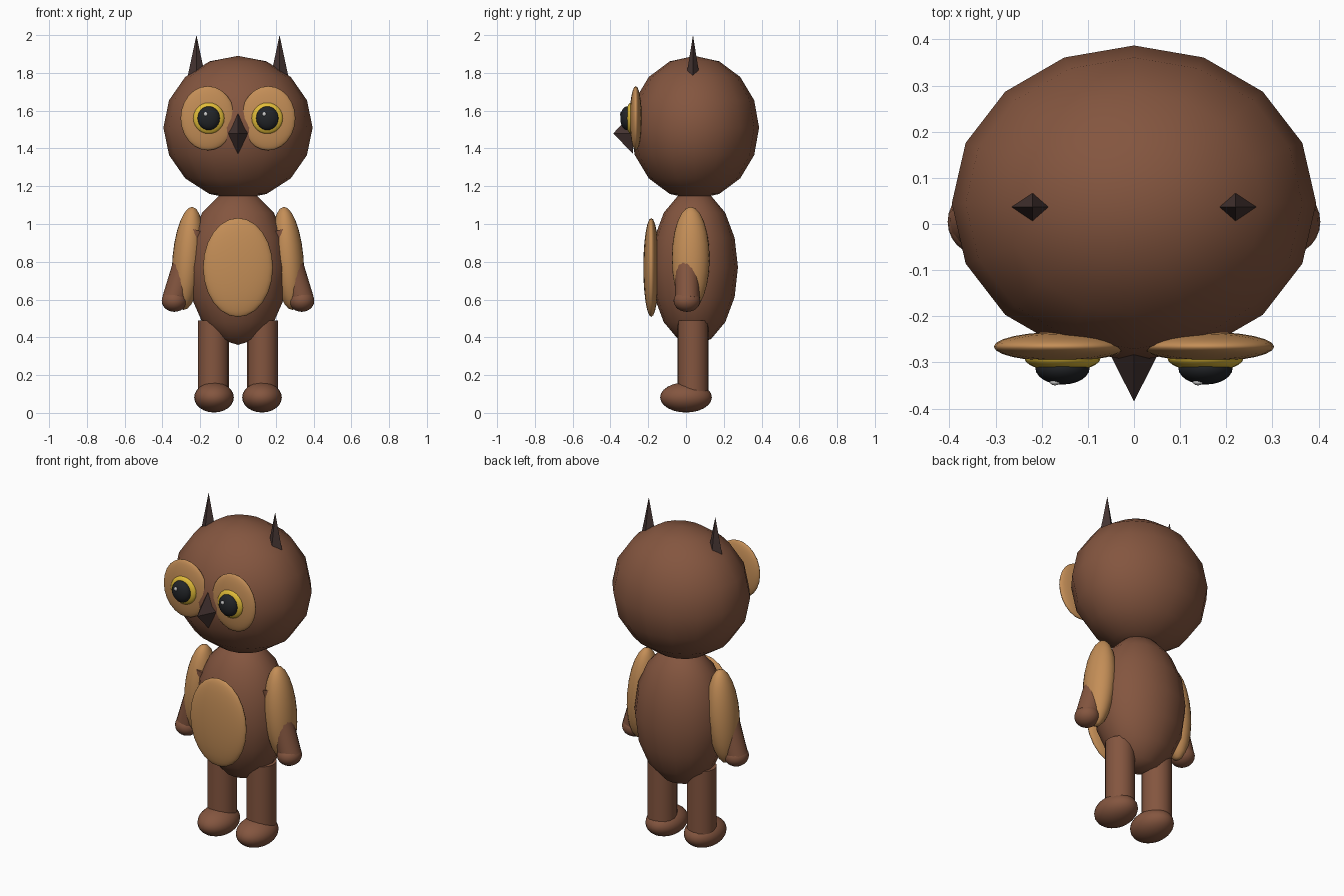
import bpy
from math import radians, atan2
from mathutils import Vector

if "Cube" in bpy.data.objects:
    bpy.data.objects.remove(bpy.data.objects["Cube"])


def material(name, r, g, b):
    m = bpy.data.materials.new(name)
    m.diffuse_color = (r, g, b, 1)
    m.use_nodes = True
    m.node_tree.nodes["Principled BSDF"].inputs["Base Color"].default_value = m.diffuse_color
    return m


BROWN = material("brown", 0.23, 0.092, 0.05)
TAN = material("tan", 0.55, 0.27, 0.095)
DARK = material("dark_brown", 0.06, 0.035, 0.032)
YELLOW = material("yellow", 0.75, 0.5, 0.04)
BLACK = material("black", 0.016, 0.018, 0.021)
WHITE = material("white", 0.9, 0.9, 0.9)


def finish(name, mat, smooth=True):
    ob = bpy.context.object
    ob.name = name
    ob.data.materials.append(mat)
    if smooth:
        bpy.ops.object.shade_smooth_by_angle(angle=radians(50))
    return ob


def ellipsoid(name, loc, radii, mat, segs=24, rings=12, rot=(0, 0, 0)):
    bpy.ops.mesh.primitive_uv_sphere_add(segments=segs, ring_count=rings, radius=1,
                                         location=loc, rotation=rot)
    bpy.context.object.scale = radii
    return finish(name, mat)


def limb(name, a, b, radius, mat):
    a, b = Vector(a), Vector(b)
    d = b - a
    bpy.ops.mesh.primitive_cylinder_add(vertices=16, radius=radius, depth=d.length,
                                        location=(a + b) / 2,
                                        rotation=(0, atan2(d.x, d.z), 0))
    return finish(name, mat)


def spike(name, loc, scale, mat, rot=(0, 0, 0)):
    # four-sided cone whose base corners lie on the axes; loc is the base centre
    bpy.ops.mesh.primitive_cone_add(vertices=4, radius1=1, depth=1, rotation=rot)
    ob = bpy.context.object
    ob.scale = scale
    axis = ob.rotation_euler.to_matrix() @ Vector((0, 0, 1))
    ob.location = Vector(loc) + axis * scale[2] / 2
    return finish(name, mat, smooth=False)


# Head, torso and belly patch
ellipsoid("head", (0, 0.045, 1.51), (0.395, 0.342, 0.38), BROWN, 16, 8)
ellipsoid("body", (0, 0.045, 0.77), (0.268, 0.23, 0.41), BROWN, 16, 8)
ellipsoid("belly_patch", (0, -0.184, 0.77), (0.185, 0.042, 0.262), TAN)

# Beak
spike("beak", (0, -0.28, 1.48), (0.053, 0.11, 0.105), DARK, (radians(90), 0, 0))

for s, side in ((-1, "left"), (1, "right")):
    # Face discs and eyes
    ex = 0.155 * s
    ellipsoid(f"face_disc_{side}", (0.16 * s, -0.266, 1.56), (0.144, 0.032, 0.17), TAN)
    ellipsoid(f"iris_{side}", (ex, -0.29, 1.56), (0.083, 0.03, 0.083), YELLOW)
    ellipsoid(f"pupil_{side}", (ex, -0.312, 1.56), (0.059, 0.036, 0.063), BLACK)
    ellipsoid(f"eye_glint_{side}", (ex - 0.016, -0.343, 1.582), (0.011, 0.007, 0.011),
              WHITE, 12, 8)
    # Ear tuft
    spike(f"ear_{side}", (0.22 * s, 0.037, 1.77), (0.049, 0.037, 0.23), DARK)
    # Wing, arm and hand
    ellipsoid(f"wing_{side}", (0.265 * s, 0.025, 0.818), (0.082, 0.1, 0.274), TAN,
              rot=(0, radians(-5) * s, 0))
    limb(f"arm_{side}", (0.225 * s, 0.007, 0.97), (0.338 * s, 0.007, 0.6), 0.064, BROWN)
    ellipsoid(f"hand_{side}", (0.337 * s, 0.005, 0.594), (0.067, 0.071, 0.059), BROWN)
    # Leg and foot
    limb(f"leg_{side}", (0.13 * s, 0.037, 0.1), (0.13 * s, 0.037, 0.49), 0.082, BROWN)
    ellipsoid(f"foot_{side}", (0.127 * s, 0, 0.082), (0.105, 0.137, 0.08), BROWN)
